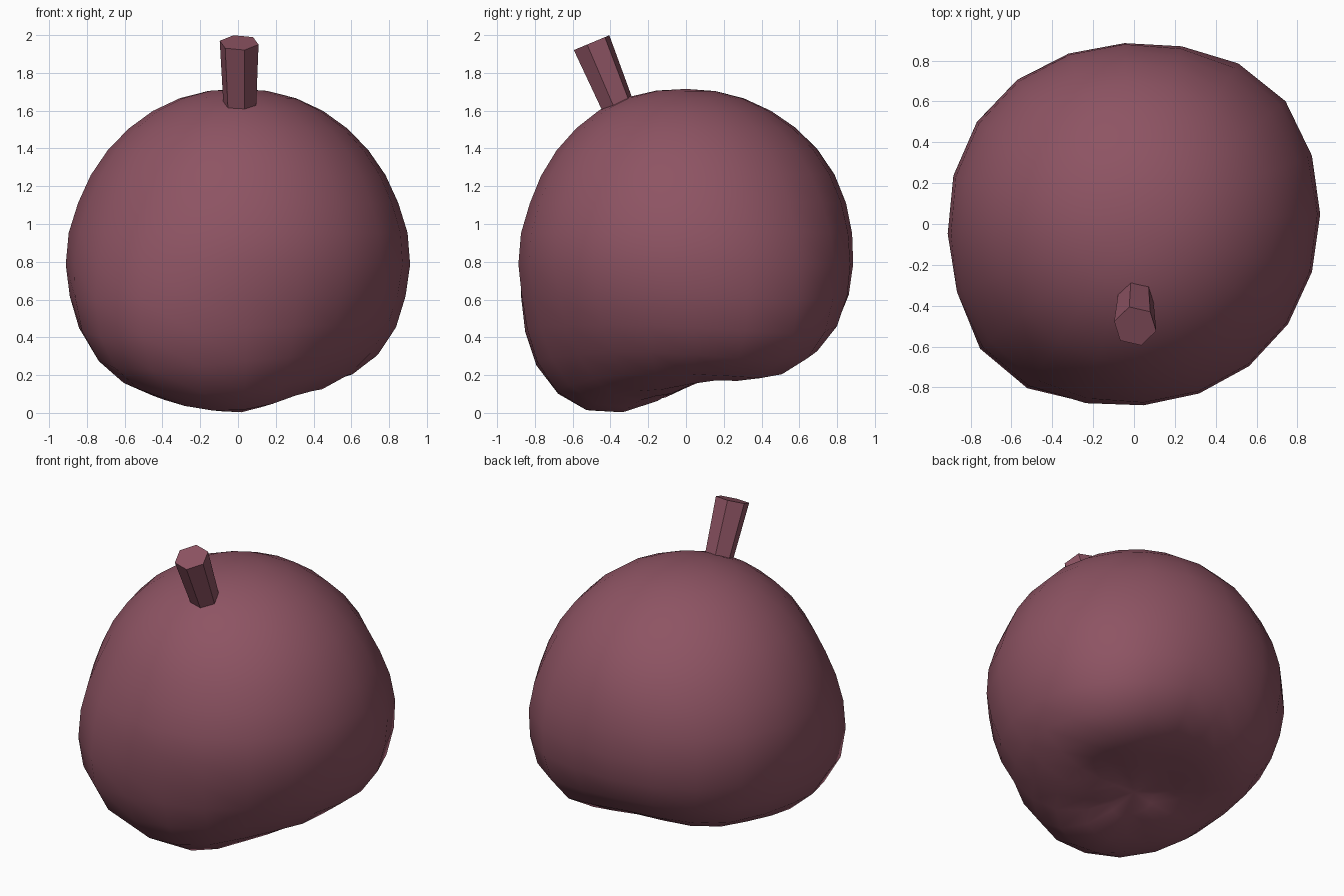
import bpy, bmesh, math
from mathutils import Vector

if "Cube" in bpy.data.objects:
    bpy.data.objects.remove(bpy.data.objects["Cube"])

mat = bpy.data.materials.new("dusky_red")
mat.diffuse_color = (0.27, 0.088, 0.125, 1)
mat.use_nodes = True
mat.node_tree.nodes["Principled BSDF"].inputs["Base Color"].default_value = mat.diffuse_color


def add_object(name, bm):
    bmesh.ops.recalc_face_normals(bm, faces=bm.faces[:])
    mesh = bpy.data.meshes.new(name)
    bm.to_mesh(mesh)
    bm.free()
    mesh.materials.append(mat)
    ob = bpy.data.objects.new(name, mesh)
    bpy.context.collection.objects.link(ob)
    return ob


def spline(vals, u):
    # Catmull-Rom through evenly spaced values
    i = min(int(u), len(vals) - 2)
    f = u - i
    a, b, c, d = (vals[min(max(i + k, 0), len(vals) - 1)] for k in (-1, 0, 1, 2))
    return b + 0.5 * f * (c - a + f * (2 * a - 5 * b + 4 * c - d + f * (3 * (b - c) + d - a)))


# Fruit: radius from the centre every 15 degrees, top pole to bottom pole,
# along the front lobe, front-side valley, back-side lobe and back valley
PROFILES = [
    [.845, .854, .865, .862, .860, .862, .885, .895, .94, 1.0, .985, .865, .71],
    [.845, .852, .857, .860, .866, .876, .900, .905, .91, .905, .88, .80, .71],
    [.845, .850, .856, .862, .874, .890, .917, .925, .935, .89, .78, .70, .71],
    [.845, .850, .856, .866, .878, .882, .885, .893, .88, .82, .73, .68, .71],
]
# Extra swellings: azimuth, angle from top, width, height
BUMPS = [(226, 121, 19, .15), (46, 126, 19, .07), (45, 102, 16, .025)]
CENTRE = Vector((0, 0, 0.87))
SEG, RINGS = 20, 17


def direction(t, az):
    t, az = math.radians(t), math.radians(az)
    return Vector((math.sin(t) * math.cos(az), math.sin(t) * math.sin(az), math.cos(t)))


def fruit_point(t, az):
    turn = abs((az + 90 + 180) % 360 - 180)      # degrees away from the front
    i = min(int(turn / 60), 2)
    f = turn / 60 - i
    f = 0.5 - 0.5 * math.cos(math.pi * f)
    r = (1 - f) * spline(PROFILES[i], t / 15) + f * spline(PROFILES[i + 1], t / 15)
    d = direction(t, az)
    for b_az, b_t, width, height in BUMPS:
        gap = math.degrees(d.angle(direction(b_t, b_az)))
        r += height * math.exp(-0.5 * (gap / width) ** 2)
    return CENTRE + r * d


bm = bmesh.new()
top = bm.verts.new(fruit_point(0, 0))
bottom = bm.verts.new(fruit_point(180, 0))
rings = [[bm.verts.new(fruit_point(180 * k / RINGS, 360 * j / SEG + 3)) for j in range(SEG)]
         for k in range(1, RINGS)]
for j in range(SEG):
    n = (j + 1) % SEG
    bm.faces.new((top, rings[0][j], rings[0][n]))
    bm.faces.new((bottom, rings[-1][n], rings[-1][j]))
    for a, b in zip(rings, rings[1:]):
        bm.faces.new((a[j], b[j], b[n], a[n]))
for f in bm.faces:
    f.smooth = True
add_object("fruit_body", bm)

# Stem: leaning six-sided peg, slightly wider at the tip
bm = bmesh.new()
base, tip = Vector((0.01, -0.325, 1.54)), Vector((0.006, -0.5, 1.96))
axis = (tip - base).normalized()
side = Vector((1, 0, 0))
up = axis.cross(side).normalized()
loops = []
for c, r in ((base, 0.085), (tip, 0.106)):
    loops.append([bm.verts.new(c + r * (math.cos(a) * side + math.sin(a) * up))
                  for a in (math.radians(60 * k - 14) for k in range(6))])
for j in range(6):
    n = (j + 1) % 6
    bm.faces.new((loops[0][j], loops[0][n], loops[1][n], loops[1][j]))
bm.faces.new(loops[0])
bm.faces.new(loops[1])
add_object("stem", bm)
